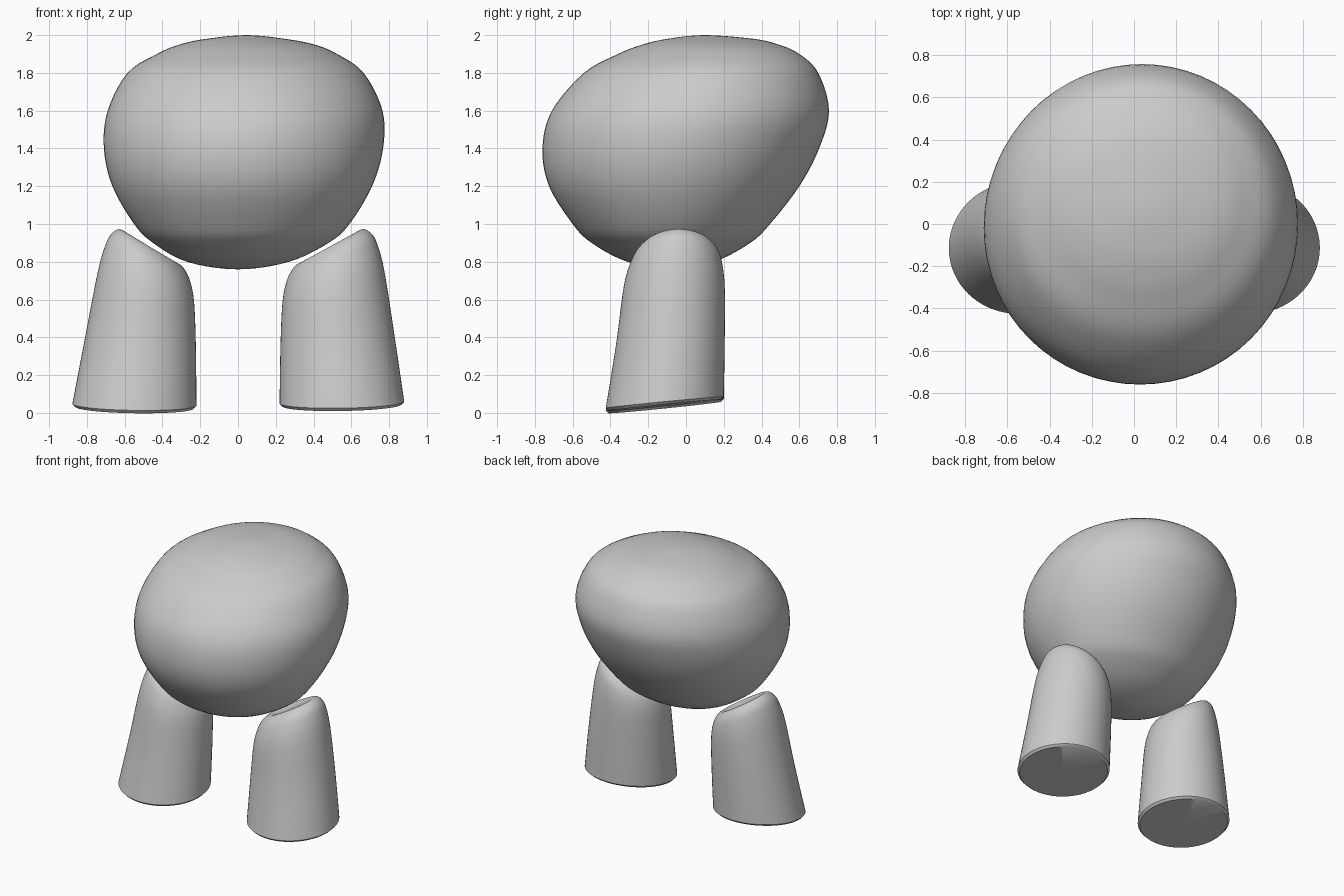
import bpy
import bmesh
import math

cube = bpy.data.objects.get("Cube")
if cube:
    bpy.data.objects.remove(cube, do_unlink=True)

grey = bpy.data.materials.new("plain_grey")
grey.use_nodes = True
colour = (0.6, 0.6, 0.6, 1)
grey.diffuse_color = colour
grey.node_tree.nodes["Principled BSDF"].inputs["Base Color"].default_value = colour
SIDES = 64


def spline(rows, steps):
    """Smooth curve through rows of values; the first and last rows are control ends."""
    out = []
    for a, b, c, d in zip(rows, rows[1:], rows[2:], rows[3:]):
        for s in range(steps):
            t = s / steps
            out.append([q + t * (r - p) / 2 + t * t * (p - 2.5 * q + 2 * r - d_ / 2)
                        + t ** 3 * (1.5 * (q - r) + (d_ - p) / 2)
                        for p, q, r, d_ in zip(a, b, c, d)])
    return out + [list(rows[-2])]


def loft(name, start, rings, end):
    """Skin closed rings of points and close both ends with a fan."""
    bm = bmesh.new()
    loops = [[bm.verts.new(p) for p in ring] for ring in rings]
    for low, high in zip(loops, loops[1:]):
        for i in range(SIDES):
            j = (i + 1) % SIDES
            bm.faces.new((low[i], low[j], high[j], high[i]))
    for loop, tip in ((loops[0], start), (loops[-1], end)):
        centre = bm.verts.new(tip)
        for i in range(SIDES):
            bm.faces.new((loop[i], loop[(i + 1) % SIDES], centre))
    bmesh.ops.recalc_face_normals(bm, faces=bm.faces)
    mesh = bpy.data.meshes.new(name)
    bm.to_mesh(mesh)
    bm.free()
    mesh.materials.append(grey)
    obj = bpy.data.objects.new(name, mesh)
    bpy.context.collection.objects.link(obj)
    bpy.ops.object.select_all(action='DESELECT')
    obj.select_set(True)
    bpy.context.view_layer.objects.active = obj
    bpy.ops.object.shade_smooth_by_angle(angle=math.radians(40))


def ellipse(x0, x1, y0, y1, z0, z1, tilt=0):
    """Ring between x and y limits, with height sloping along x and y."""
    ring = []
    for i in range(SIDES):
        a = math.tau * i / SIDES
        c, s = math.cos(a), math.sin(a)
        ring.append(((x0 + x1 + (x1 - x0) * c) / 2,
                     (y0 + y1 + (y1 - y0) * s) / 2,
                     (z0 + z1 + (z1 - z0) * c) / 2 + tilt * s))
    return ring


# Body: height, then left, right, front and back limits of each slice
body = [
    (0.76, 0.0, 0.0, -0.07, -0.07),
    (0.80, -0.27, 0.27, -0.31, 0.15),
    (0.90, -0.45, 0.48, -0.50, 0.34),
    (1.00, -0.55, 0.59, -0.60, 0.445),
    (1.20, -0.665, 0.71, -0.725, 0.60),
    (1.40, -0.71, 0.768, -0.76, 0.705),
    (1.60, -0.69, 0.765, -0.71, 0.757),
    (1.80, -0.585, 0.665, -0.54, 0.70),
    (1.90, -0.43, 0.525, -0.36, 0.60),
    (1.95, -0.31, 0.405, -0.23, 0.49),
    (1.98, -0.17, 0.25, -0.10, 0.36),
    (2.00, 0.045, 0.045, 0.10, 0.10),
]


def past_pole(row):
    z, x0, x1, y0, y1 = row
    return (z, x1, x0, y1, y0)


curve = spline([past_pole(body[1])] + body + [past_pole(body[-2])], 5)
slices = [ellipse(x0, x1, y0, y1, z, z) for z, x0, x1, y0, y1 in curve[1:-1]]
loft("body", (0, -0.07, 0.76), slices, (0.045, 0.10, 2.0))

# Legs: inner x, outer x, front y, back y, inner z, outer z, front-back tilt
leg = [
    (0.22, 0.88, -0.425, 0.20, 0.05, 0.06, 0.03),
    (0.225, 0.83, -0.37, 0.205, 0.36, 0.40, 0.015),
    (0.235, 0.775, -0.33, 0.205, 0.58, 0.75, 0),
    (0.255, 0.735, -0.29, 0.19, 0.69, 0.90, 0),
    (0.285, 0.70, -0.25, 0.165, 0.755, 0.955, 0),
    (0.32, 0.655, -0.20, 0.125, 0.79, 0.972, 0),
    (0.37, 0.60, -0.12, 0.05, 0.80, 0.935, 0),
]
sole = (0.235, 0.865, -0.41, 0.185, 0.035, 0.045, 0.03)

for name, side, lean, drop in (("left_leg", 1, 0, 0), ("right_leg", -1, 0.035, 0.012)):
    def place(p):
        x, y, z = p
        return (side * (x - lean * z * (x - 0.15)*2), y, z - drop * (1 - z))

    rows = [sole] + spline([leg[0]] + leg + [leg[-1]], 5)
    rings = [[place(p) for p in ellipse(*row)] for row in rows]
    loft(name, place((0.55, -0.112, 0.04)), rings, place((0.485, -0.035, 0.865)))
